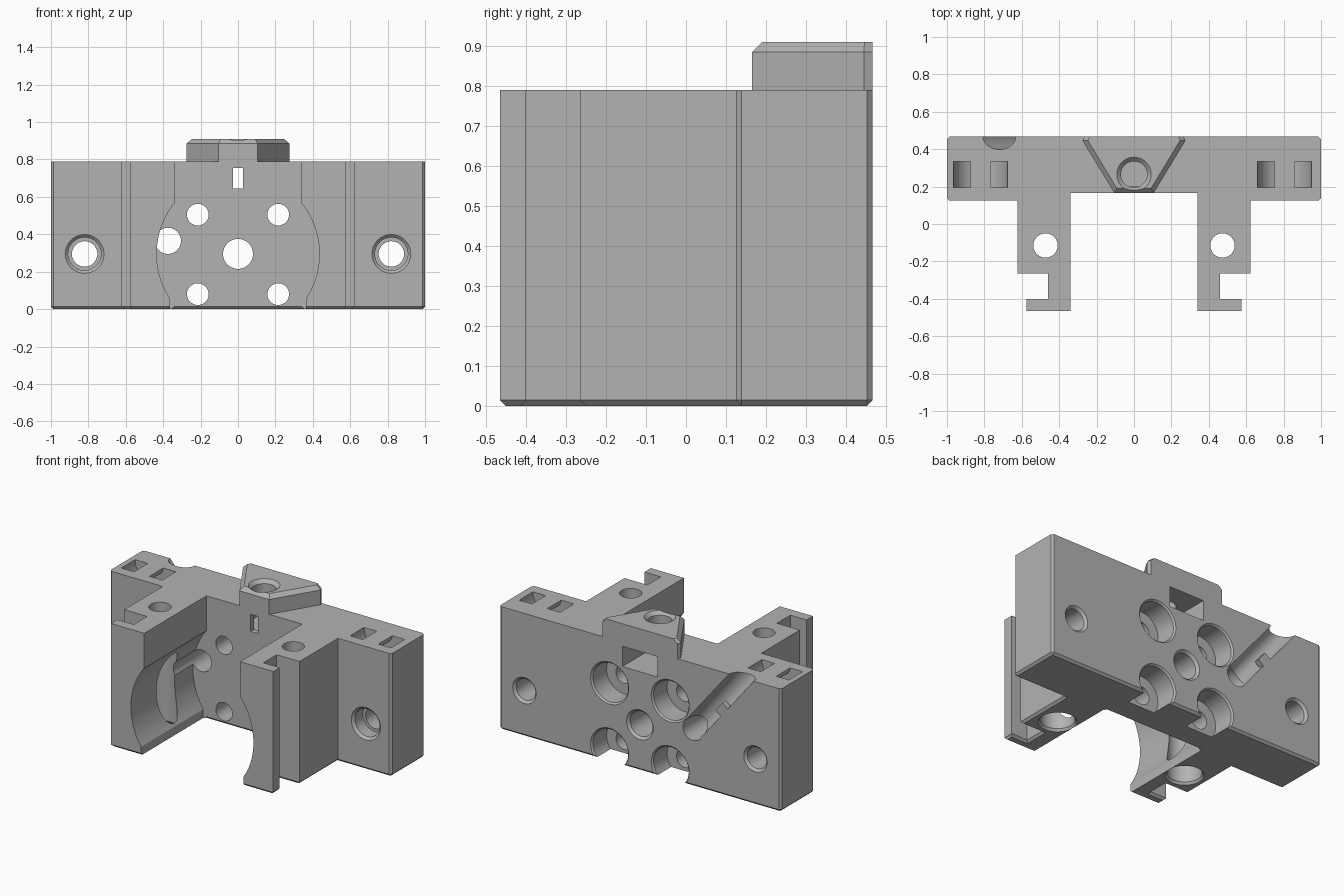
import bpy, bmesh, math
from mathutils import Matrix, Vector

if "Cube" in bpy.data.objects:
    bpy.data.objects.remove(bpy.data.objects["Cube"], do_unlink=True)

BACK, WALL, TOP = 0.467, 0.165, 0.79
ALONG_Y = Vector((0, 1, 0))
ALONG_Z = Vector((0, 0, 1))


def make_object(name, bm):
    bmesh.ops.recalc_face_normals(bm, faces=bm.faces)
    mesh = bpy.data.meshes.new(name)
    bm.to_mesh(mesh)
    bm.free()
    obj = bpy.data.objects.new(name, mesh)
    bpy.context.collection.objects.link(obj)
    return obj


def prism(name, outline, low, high, chamfer=0, rule=None, axis="Z"):
    """Extrude an outline, chamfering the edges that the rule picks."""
    bm = bmesh.new()
    place = (lambda a, b, t: (a, b, t)) if axis == "Z" else (lambda a, b, t: (a, t, b))
    face = bm.faces.new([bm.verts.new(place(a, b, low)) for a, b in outline])
    top = bmesh.ops.extrude_face_region(bm, geom=[face])["geom"]
    shift = Vector(place(0, 0, high - low))
    bmesh.ops.translate(bm, vec=shift, verts=[v for v in top if isinstance(v, bmesh.types.BMVert)])
    if rule:
        bmesh.ops.recalc_face_normals(bm, faces=bm.faces)
        edges = [e for e in bm.edges if rule(e.verts[0].co, e.verts[1].co)]
        bmesh.ops.bevel(bm, geom=edges, offset=chamfer, segments=1, affect="EDGES")
    return make_object(name, bm)


def box(name, x0, x1, y0, y1, z0, z1):
    return prism(name, [(x0, y0), (x1, y0), (x1, y1), (x0, y1)], z0, z1)


def bore(name, origin, direction, profile, sides=56):
    """Stepped round cutter: profile lists (distance, radius) along the axis."""
    bm = bmesh.new()
    rings = [[bm.verts.new((r * math.cos(k * math.tau / sides), r * math.sin(k * math.tau / sides), t))
              for k in range(sides)] for t, r in profile]
    for a, b in zip(rings, rings[1:]):
        for k in range(sides):
            n = (k + 1) % sides
            bm.faces.new((a[k], a[n], b[n], b[k]))
    bm.faces.new(rings[0])
    bm.faces.new(rings[-1])
    turn = ALONG_Z.rotation_difference(direction.normalized()).to_matrix().to_4x4()
    bm.transform(Matrix.Translation(origin) @ turn)
    return make_object(name, bm)


def combine(target, other, operation="DIFFERENCE"):
    mod = target.modifiers.new(other.name, "BOOLEAN")
    mod.operation, mod.solver, mod.object = operation, "EXACT", other
    bpy.context.view_layer.objects.active = target
    bpy.ops.object.modifier_apply(modifier=mod.name)
    bpy.data.objects.remove(other, do_unlink=True)


# Block with two hooked arms, chamfered underneath and at the outer corners
half = [(0.34, WALL), (0.34, -0.465), (0.575, -0.465), (0.575, -0.4), (0.46, -0.4),
        (0.46, -0.265), (0.622, -0.265), (0.622, 0.125), (1, 0.125), (1, BACK)]
outline = half + [(-x, y) for x, y in reversed(half)]
body = prism("mount_body", outline, 0, TOP, 0.014, lambda a, b:
             max(a.z, b.z) < 0.01 or (min(abs(a.x), abs(b.x)) > 0.99 and abs(a.x - b.x) < 0.01
                                      and abs(a.y - b.y) < 0.01))

# Wedge tab on the top
tab = prism("top_tab", [(-0.105, WALL), (0.105, WALL), (0.275, 0.445), (0.265, BACK),
                        (-0.265, BACK), (-0.275, 0.445)], 0.75, 0.91, 0.025, lambda a, b:
            min(a.z, b.z) > 0.9 and min(a.y, b.y) < 0.46)
combine(body, tab, "UNION")

# Round pocket between the arms, open at the bottom
combine(body, bore("pocket", (0, 0, 0.295), ALONG_Y, [(-0.6, 0.435), (WALL, 0.435)], 96))
combine(body, box("pocket_mouth", -0.363, 0.363, -0.6, WALL, -0.1, 0.06))

# Holes through the back plate
combine(body, bore("centre_hole", (0, 0, 0.295), ALONG_Y, [(0.1, 0.08), (0.452, 0.08), (0.49, 0.118)]))
for x in (-0.215, 0.215):
    for z in (0.08, 0.505):
        combine(body, bore("bolt_hole", (x, 0, z), ALONG_Y,
                           [(0.1, 0.058), (0.32, 0.058), (0.32, 0.125), (0.457, 0.125), (0.49, 0.158)]))

for side in (-1, 1):
    # Countersunk wing holes
    combine(body, bore("wing_hole", (side * 0.82, 0, 0.295), ALONG_Y,
                       [(0.1, 0.13), (0.14, 0.088), (0.22, 0.088), (0.22, 0.068),
                        (0.452, 0.068), (0.49, 0.106)]))
    # Upright arm holes, wider from below
    combine(body, bore("arm_hole", (side * 0.473, -0.115, 0), ALONG_Z,
                       [(-0.02, 0.125), (0.015, 0.1), (0.6, 0.1), (0.6, 0.065), (0.85, 0.065)]))
    # Curved tie loops in the top of the wings
    steps = [math.pi + k * math.pi / 16 for k in range(17)]
    centre = 0.805 if side > 0 else -0.82
    arc = [(centre + r * math.cos(a), TOP + r * math.sin(a))
           for r, order in ((0.145, steps), (0.055, steps[::-1])) for a in order]
    arc = [(centre - 0.145, TOP + 0.1)] + arc[:17] + [(centre + 0.145, TOP + 0.1),
           (centre + 0.055, TOP + 0.1)] + arc[17:] + [(centre - 0.055, TOP + 0.1)]
    combine(body, prism("tie_loop", arc, 0.195, 0.335, axis="Y"))

# Tab screw hole, nut window at the back and slit at the front
combine(body, bore("tab_hole", (0, 0.265, 0), ALONG_Z, [(0.7, 0.07), (0.888, 0.07), (0.93, 0.112)]))
combine(body, box("nut_window", -0.125, 0.125, 0.2, 0.6, 0.635, 0.765))
combine(body, box("front_slit", -0.027, 0.027, 0.1, 0.3, 0.645, 0.755))

# Cable hole and slanted cable groove with a retaining nub
start, path = Vector((-0.375, BACK, 0.365)), Vector((-0.345, 0, 0.425))
combine(body, bore("cable_hole", (start.x, 0, start.z), ALONG_Y, [(-0.05, 0.07), (0.6, 0.07)]))
combine(body, bore("cable_groove", start, path, [(0, 0.068), (0.8, 0.068)]))
along = path.normalized()
across = Vector((along.z, 0, -along.x))
corners = [start + along * (0.27 + u) - across * v
           for u, v in ((-0.04, 0.02), (0.04, 0.02), (0.04, 0.08), (-0.04, 0.08))]
nub = prism("cable_nub", [(c.x, c.z) for c in corners], BACK - 0.035, BACK, axis="Y")
combine(body, nub, "UNION")

# Plain grey finish
grey = bpy.data.materials.new("plain_grey")
grey.use_nodes = True
colour = (0.45, 0.45, 0.45, 1)
grey.diffuse_color = colour
grey.node_tree.nodes["Principled BSDF"].inputs["Base Color"].default_value = colour
body.data.materials.clear()
body.data.materials.append(grey)
for face in body.data.polygons:
    face.material_index = 0
bpy.ops.object.select_all(action="DESELECT")
body.select_set(True)
bpy.context.view_layer.objects.active = body
bpy.ops.object.shade_smooth_by_angle(angle=math.radians(25))
